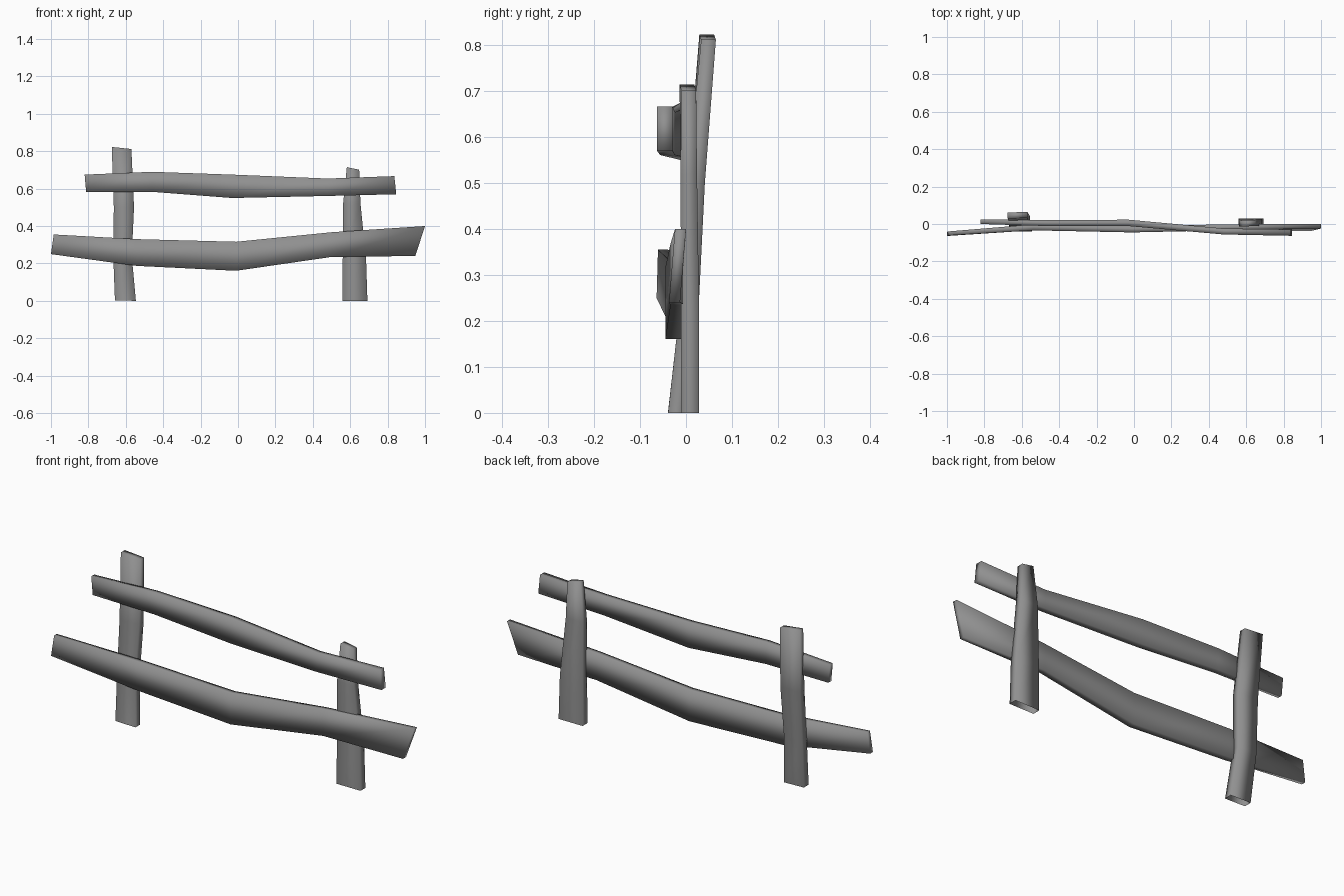
import bpy, bmesh
from mathutils import Vector

if "Cube" in bpy.data.objects:
    bpy.data.objects.remove(bpy.data.objects["Cube"])

# Four-sided plank section: (across the width, through the depth)
SECTION = [(-1, -1), (1, -1), (1, 1), (-1, 1)]

# Dark grey weathered timber
timber = bpy.data.materials.new("timber")
timber.diffuse_color = (.28, .28, .28, 1)
timber.use_nodes = True
timber.node_tree.nodes["Principled BSDF"].inputs["Base Color"].default_value = timber.diffuse_color


def beam(name, stations, cap_start=True):
    """Loft rough timber; a station is (x, z) of each edge, y of each edge, depth."""
    bm = bmesh.new()
    rings = []
    for xa, za, xb, zb, ya, yb, depth in stations:
        a, b = Vector((xa, ya, za)), Vector((xb, yb, zb))
        mid, half = (a + b) / 2, (b - a) / 2
        rings.append([bm.verts.new(mid + half * u + Vector((0, v * depth / 2, 0)))
                      for u, v in SECTION])
    n = len(SECTION)
    for r, s in zip(rings, rings[1:]):
        for i in range(n):
            j = (i + 1) % n
            bm.faces.new((r[i], r[j], s[j], s[i]))
    if cap_start:
        bm.faces.new(rings[0][::-1])
    bm.faces.new(rings[-1])
    bmesh.ops.recalc_face_normals(bm, faces=bm.faces)
    # Soft shading across every edge gives the planks a rounded look
    for f in bm.faces:
        f.smooth = True
    mesh = bpy.data.meshes.new(name)
    bm.to_mesh(mesh)
    bm.free()
    mesh.materials.append(timber)
    obj = bpy.data.objects.new(name, mesh)
    bpy.context.collection.objects.link(obj)


# Posts, open underneath
beam("left_post", [
    (-.658, .003, -.546, .0, -.02, -.02, .038),
    (-.667, .24, -.568, .24, .008, .008, .04),
    (-.664, .5, -.556, .5, .022, .022, .038),
    (-.675, .823, -.57, .812, .045, .049, .032)], cap_start=False)
beam("right_post", [
    (.558, 0, .692, 0, .009, .009, .039),
    (.56, .22, .685, .22, .009, .009, .039),
    (.562, .52, .655, .52, .006, .006, .036),
    (.582, .715, .648, .701, .002, .006, .032)], cap_start=False)

# Rails
beam("lower_rail", [
    (-1, .25, -.985, .355, -.053, -.05, .022),
    (-.54, .187, -.54, .33, -.018, -.018, .032),
    (-.01, .161, -.01, .316, -.028, -.028, .034),
    (.5, .235, .5, .367, -.018, -.018, .032),
    (.948, .24, 1.0, .40, -.025, -.012, .024)])
beam("upper_rail", [
    (-.812, .583, -.82, .675, .012, .012, .024),
    (-.46, .583, -.46, .69, .005, .005, .032),
    (-.03, .55, -.03, .675, .006, .006, .034),
    (.48, .561, .48, .654, -.04, -.04, .032),
    (.846, .57, .836, .667, -.046, -.046, .034)])
